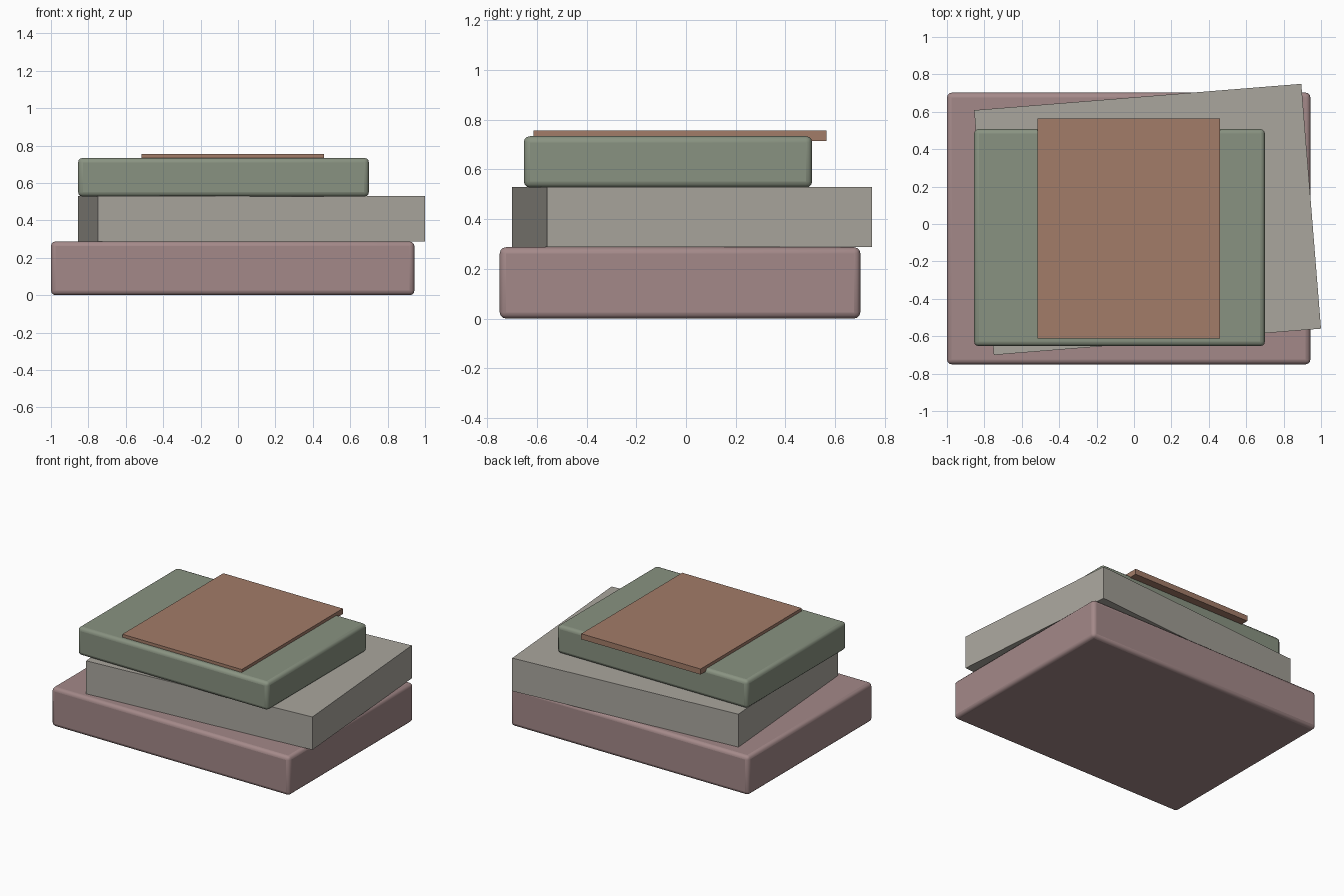
import bpy, math

if "Cube" in bpy.data.objects:
    bpy.data.objects.remove(bpy.data.objects["Cube"])


def slab(name, x, y, z, color, angle=0.0, bevel=0.0):
    """Box spanning the given ranges, turned about its own centre."""
    mid = [(a + b) / 2 for a, b in (x, y, z)]
    bpy.ops.mesh.primitive_cube_add(size=1, location=mid)
    ob = bpy.context.object
    ob.name = name
    ob.scale = (x[1] - x[0], y[1] - y[0], z[1] - z[0])
    bpy.ops.object.transform_apply(location=False, rotation=False, scale=True)
    ob.rotation_euler.z = math.radians(angle)
    if bevel:
        m = ob.modifiers.new("rounded_edges", 'BEVEL')
        m.width = bevel
        m.segments = 3
        bpy.ops.object.shade_smooth_by_angle(angle=math.radians(35))
    mat = bpy.data.materials.new(name + "_color")
    mat.diffuse_color = (*color, 1)
    mat.use_nodes = True
    mat.node_tree.nodes["Principled BSDF"].inputs["Base Color"].default_value = mat.diffuse_color
    ob.data.materials.append(mat)
    return ob


# Large rounded book at the bottom
slab("bottom_book", (-1.0, 0.943), (-0.75, 0.702), (0, 0.287),
     (0.37, 0.25, 0.25), bevel=0.025)
# Sharp-edged book, slightly turned
slab("middle_book", (-0.805, 0.95), (-0.632, 0.681), (0.287, 0.53),
     (0.40, 0.38, 0.34), angle=4.6)
# Smaller rounded book
slab("upper_book", (-0.855, 0.70), (-0.653, 0.508), (0.527, 0.734),
     (0.25, 0.29, 0.22), bevel=0.025)
# Thin notebook, sunk a little into the book and overhanging at the back
slab("top_notebook", (-0.515, 0.46), (-0.613, 0.565), (0.715, 0.756),
     (0.36, 0.20, 0.14))
